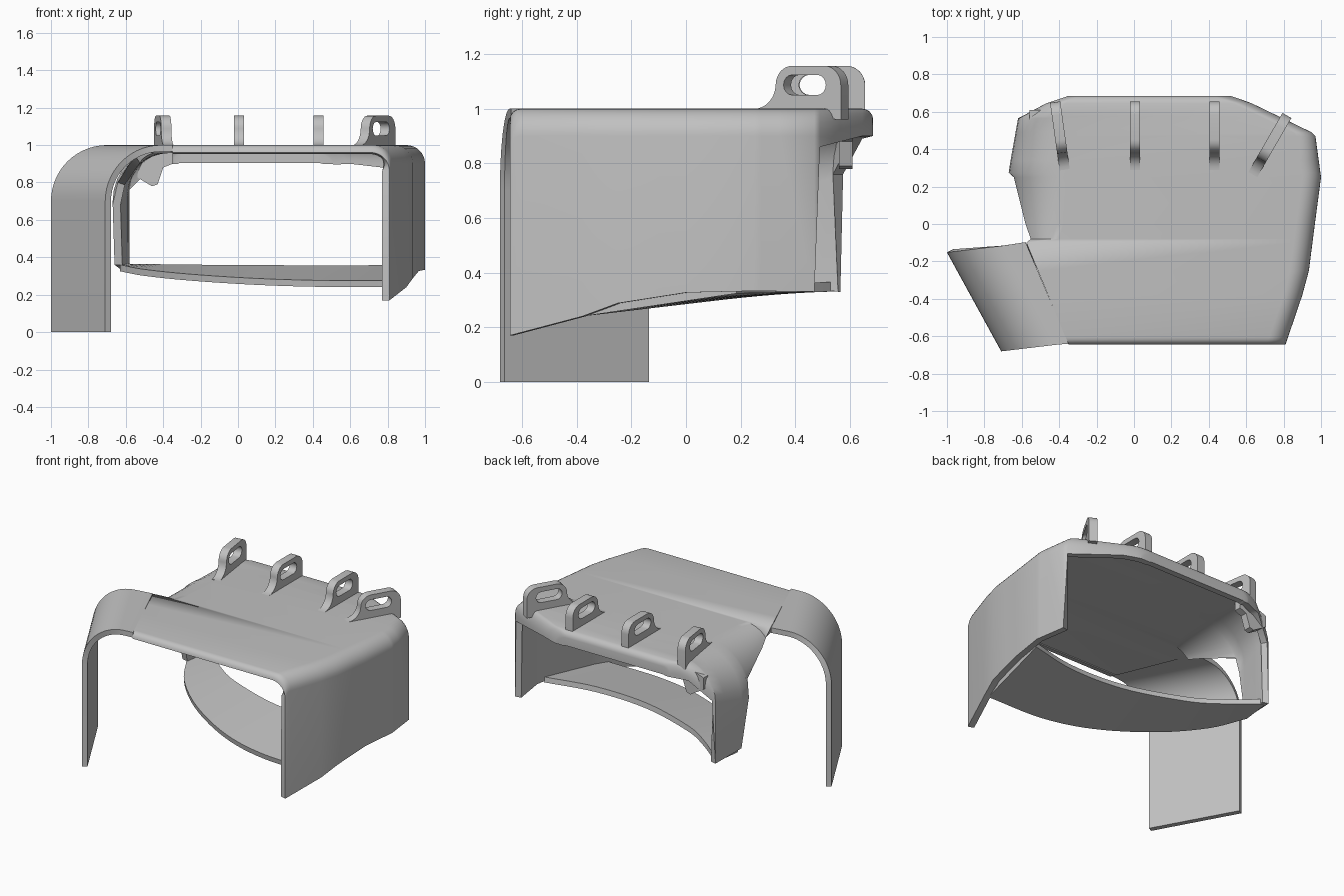
import bpy, bmesh, math
from mathutils import Vector

cube = bpy.data.objects.get("Cube")
if cube:
    bpy.data.objects.remove(cube)

shade = (0.53, 0.53, 0.53, 1)
grey = bpy.data.materials.new("plain_grey")
grey.use_nodes = True
grey.diffuse_color = shade
grey.node_tree.nodes["Principled BSDF"].inputs["Base Color"].default_value = shade


def finish(obj):
    """Bake modifiers or curves to a mesh, colour it and smooth it."""
    bpy.context.view_layer.update()
    deps = bpy.context.evaluated_depsgraph_get()
    mesh = bpy.data.meshes.new_from_object(obj.evaluated_get(deps))
    name = obj.name
    bpy.data.objects.remove(obj)
    done = bpy.data.objects.new(name, mesh)
    bpy.context.collection.objects.link(done)
    mesh.materials.clear()
    mesh.materials.append(grey)
    bpy.ops.object.select_all(action="DESELECT")
    done.select_set(True)
    bpy.context.view_layer.objects.active = done
    bpy.ops.object.shade_smooth_by_angle(angle=math.radians(40))
    return done


def sheet(name, rows, thickness):
    """Skin rows of points and thicken the skin towards its inside."""
    bm = bmesh.new()
    grid = [[bm.verts.new(point) for point in row] for row in rows]
    for a, b in zip(grid, grid[1:]):
        for i in range(len(a) - 1):
            bm.faces.new((a[i], a[i + 1], b[i + 1], b[i]))
    bmesh.ops.remove_doubles(bm, verts=bm.verts, dist=0.0005)
    mesh = bpy.data.meshes.new(name)
    bm.to_mesh(mesh)
    bm.free()
    obj = bpy.data.objects.new(name, mesh)
    bpy.context.collection.objects.link(obj)
    mod = obj.modifiers.new("thickness", "SOLIDIFY")
    mod.thickness = thickness
    mod.offset = -1
    return finish(obj)


def corner(x, radius, low, top, side, steps=8):
    """Wall bottom, then a rounded corner up to the roof."""
    start = math.asin(max(0, min(1, (low - top + radius) / radius)))
    points = []
    for k in range(steps + 1):
        t = start + (math.pi / 2 - start) * k / steps
        points.append((x + side * radius * (math.cos(t) - 1),
                       top - radius + radius * math.sin(t)))
    return [(points[0][0], min(low, points[0][1]))] + points


def sample(keys, y):
    """Values between the two keys around y."""
    for a, b in zip(keys, keys[1:]):
        if y <= b[0]:
            t = (y - a[0]) / (b[0] - a[0])
            return [p + (q - p) * t for p, q in zip(a[1:], b[1:])]


# Main shell walls: y, wall x, (corner radius,) wall bottom
left_keys = [(-0.645, -0.65, 0.3, 1), (-0.1, -0.875, 0.3, 1), (-0.08, -0.6, 0.2, 0.93),
             (0, -0.63, 0.25, 0.9), (0.25, -0.66, 0.3, 0.8), (0.275, -0.67, 0.3, 0.68),
             (0.34, -0.66, 0.3, 0.36), (0.565, -0.62, 0.25, 0.33), (0.575, -0.6, 0.22, 0.76),
             (0.645, -0.47, 0.1, 0.89), (0.685, -0.35, 0.05, 0.9)]
right_keys = [(-0.645, 0.81, 0.17), (-0.38, 0.9, 0.24), (-0.25, 0.935, 0.288),
              (0, 0.967, 0.327), (0.25, 1, 0.333), (0.47, 0.97, 0.33),
              (0.49, 0.95, 0.86), (0.645, 0.63, 0.9), (0.685, 0.52, 0.9)]
front_y, back_y = left_keys[0][0], left_keys[-1][0]


def roof_height(y, radius=0.04):
    """Flat roof with rounded front and back edges."""
    inset = max(0, radius - min(y - front_y, back_y - y))
    return 1 - radius + math.sqrt(max(0, radius ** 2 - inset ** 2))


def section(y, top):
    xl, radius, zl = sample(left_keys, y)
    xr, zr = sample(right_keys, y)
    profile = corner(xl, radius, zl, top, -1) + corner(xr, 0.1, zr, top, 1)[::-1]
    return [(x, y, z) for x, z in profile]


stations = {key[0] for key in left_keys + right_keys}
for depth in (0.003, 0.012, 0.025, 0.04):
    stations |= {front_y + depth, back_y - depth}
rows = [section(y, roof_height(y)) for y in sorted(stations)]
rows.append(section(back_y, 0.905))
sheet("palm_shell", rows, 0.042)

# Thumb flap: a bent strip hanging from the slanted side of the roof
angles = [math.pi / 2 * k / 14 for k in range(15)]
bend = [(0.3 * math.sin(t), 0.7 + 0.3 * math.cos(t)) for t in angles] + [(0.3, 0)]


def flap_edge(base, start):
    return [(*base, 1)] + [(start[0] - s, start[1] - 0.12 * s, z) for s, z in bend]


sheet("thumb_flap", [flap_edge((-0.58, -0.097), (-0.7, -0.116)),
                     flap_edge((-0.35, -0.64), (-0.41, -0.645))], 0.035)


def smooth_path(points, height, count=6):
    """Smooth line through plan points, lifted by a height rule."""
    pts = [Vector((x, y, height(y))) for x, y in points]
    pts = [2 * pts[0] - pts[1]] + pts + [2 * pts[-1] - pts[-2]]
    out = []
    for a, b, c, d in zip(pts, pts[1:], pts[2:], pts[3:]):
        for k in range(count):
            t = k / count
            out.append(b + 0.5 * t * (c - a + t * (2 * a - 5 * b + 4 * c - d
                                                   + t * (3 * (b - c) + d - a))))
    return out + [pts[-2]]


# Curved palm strap between the two walls
front = smooth_path([(-0.63, 0.34), (-0.5, 0.13), (-0.25, -0.09), (0.1, -0.28),
                     (0.45, -0.37), (0.87, -0.38)], lambda y: 0.32 + 0.118 * y)
back = smooth_path([(-0.61, 0.55), (-0.4, 0.38), (-0.2, 0.26), (0.2, 0.13),
                    (0.6, 0.11), (0.95, 0.18)], lambda y: 0.355 + 0.02 * y)
sheet("palm_strap", [front, back], 0.035)


def plate(name, outlines, width):
    """Filled flat outline, with later outlines as holes, given a width."""
    curve = bpy.data.curves.new(name, "CURVE")
    curve.dimensions = "2D"
    curve.fill_mode = "BOTH"
    curve.extrude = width / 2
    for points in outlines:
        spline = curve.splines.new("POLY")
        spline.points.add(len(points) - 1)
        for point, (u, v) in zip(spline.points, points):
            point.co = (u, v, 0, 1)
        spline.use_cyclic_u = True
    obj = bpy.data.objects.new(name, curve)
    bpy.context.collection.objects.link(obj)
    return finish(obj)


def arc(u, v, radius, begin, end, steps=8):
    turns = [math.radians(begin + (end - begin) * k / steps) for k in range(steps + 1)]
    return [(u + radius * math.cos(t), v + radius * math.sin(t)) for t in turns]


# Finger lugs: rounded loops with a slot and a flared foot
lug = ([(-0.03, -0.02)] + arc(-0.03, 0.09, 0.09, -90, -5) + arc(0.13, 0.087, 0.07, 180, 90)
       + arc(0.265, 0.087, 0.07, 90, 0) + [(0.335, -0.04)])
slot = arc(0.13, 0.087, 0.037, 90, 270) + arc(0.235, 0.087, 0.037, -90, 90)
lugs = [("index_lug", -0.375, 0.32, 8), ("middle_lug", 0.005, 0.32, 0),
        ("ring_lug", 0.43, 0.32, 0), ("little_lug", 0.65, 0.29, -30)]
for name, x, y, turn in lugs:
    obj = plate(name, [lug, slot], 0.055)
    obj.rotation_euler = (math.pi / 2, 0, math.radians(90 + turn))
    obj.location = (x, y, 1)

# Thickened lip at the rear corner above the finger opening
lip = plate("rear_corner_lip", [[(-0.56, 0.92), (-0.56, 0.84), (-0.46, 0.78), (-0.43, 0.79),
                                 (-0.4, 0.88), (-0.35, 0.9), (-0.35, 0.97), (-0.45, 0.96)]], 0.05)
lip.rotation_euler = (math.pi / 2, 0, 0)
lip.location = (0, 0.585, 0)
